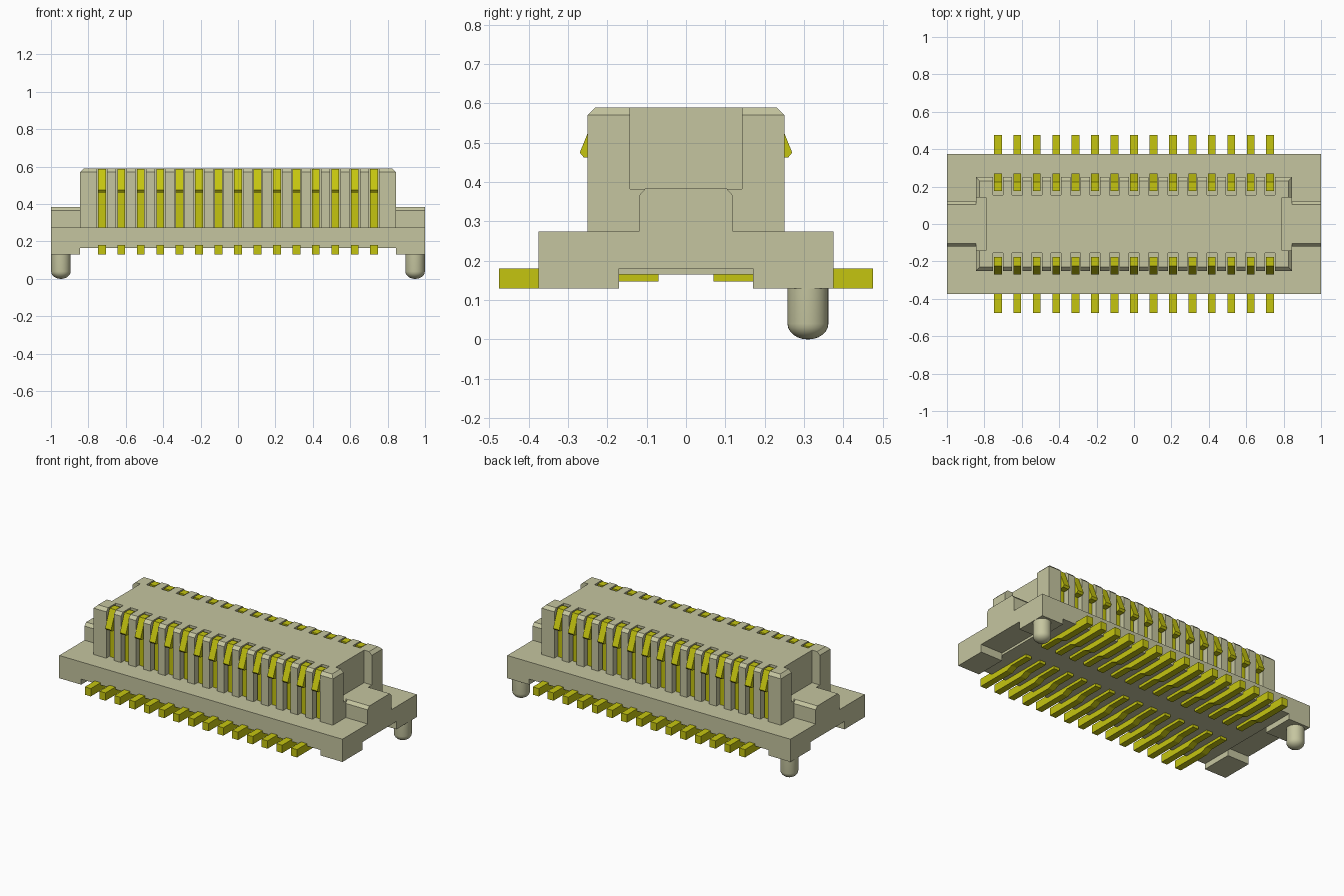
import bpy
import bmesh
import math
from mathutils import Matrix, Vector

cube = bpy.data.objects.get("Cube")
if cube:
    bpy.data.objects.remove(cube, do_unlink=True)


def material(name, rgb):
    m = bpy.data.materials.new(name)
    m.use_nodes = True
    m.diffuse_color = (*rgb, 1)
    m.node_tree.nodes["Principled BSDF"].inputs["Base Color"].default_value = (*rgb, 1)
    return m


PLASTIC = material("beige plastic", (0.56, 0.56, 0.35))
GOLD = material("gold contact", (0.56, 0.56, 0.005))

PIN_COUNT, PITCH, PIN_WIDTH = 15, 0.104, 0.042
PIN_XS = [(i - (PIN_COUNT - 1) / 2) * PITCH for i in range(PIN_COUNT)]


def make_object(name, bm, mat):
    bmesh.ops.recalc_face_normals(bm, faces=bm.faces)
    mesh = bpy.data.meshes.new(name)
    bm.to_mesh(mesh)
    bm.free()
    mesh.materials.append(mat)
    obj = bpy.data.objects.new(name, mesh)
    bpy.context.collection.objects.link(obj)
    return obj


def add_box(bm, x, y, z):
    """Box from three (low, high) ranges."""
    spans = (x, y, z)
    centre = Vector([(a + b) / 2 for a, b in spans])
    size = [abs(b - a) for a, b in spans]
    matrix = Matrix.Translation(centre) @ Matrix.Diagonal((*size, 1))
    return bmesh.ops.create_cube(bm, size=1, matrix=matrix)["verts"]


def add_prism(bm, start, end):
    """Closed solid between two matching outlines."""
    a = [bm.verts.new(p) for p in start]
    b = [bm.verts.new(p) for p in end]
    bm.faces.new(a)
    bm.faces.new(b[::-1])
    for i in range(len(a)):
        j = (i + 1) % len(a)
        bm.faces.new((a[i], b[i], b[j], a[j]))


def cut(obj, bm):
    cutter = make_object(obj.name + "_cutter", bm, PLASTIC)
    cutter.hide_render = True
    cutter.hide_viewport = True
    cutter.display_type = 'WIRE'
    mod = obj.modifiers.new("cut", 'BOOLEAN')
    mod.operation = 'DIFFERENCE'
    mod.solver = 'EXACT'
    mod.object = cutter
    # Apply the cut and drop the helper
    cutter.hide_viewport = False
    bpy.context.view_layer.objects.active = obj
    bpy.ops.object.modifier_apply(modifier=mod.name)
    bpy.data.objects.remove(cutter, do_unlink=True)


# Base slab with feet at both ends
half = [(1, 0.275), (1, 0.13), (0.845, 0.13), (0.845, 0.165)]
outline = half + [(-x, z) for x, z in reversed(half)]
bm = bmesh.new()
add_prism(bm, [(x, -0.375, z) for x, z in outline], [(x, 0.375, z) for x, z in outline])
base = make_object("base", bm, PLASTIC)

# Notches that split each end into two feet
bm = bmesh.new()
for s in (-1, 1):
    add_box(bm, (s * 0.845, s * 1.1), (-0.17, 0.17), (0.1, 0.18))
cut(base, bm)

# Raised housing with a chamfered top rim
bm = bmesh.new()
add_box(bm, (-0.845, 0.845), (-0.25, 0.25), (0.26, 0.59))
rim = [e for e in bm.edges if all(v.co.z > 0.5 for v in e.verts)]
bmesh.ops.bevel(bm, geom=rim, offset=0.019, segments=1, affect='EDGES')
housing = make_object("housing", bm, PLASTIC)

# Contact slots and end recesses
bm = bmesh.new()
for s in (-1, 1):
    for x in PIN_XS:
        add_box(bm, (x - 0.027, x + 0.027), (s * 0.155, s * 0.3), (0.2, 0.7))
    add_box(bm, (s * 0.79, s * 0.9), (-0.143, 0.143), (0.382, 0.7))
cut(housing, bm)

# End blocks with chamfered long edges
block = [(0.12, 0.26), (0.12, 0.365), (0.103, 0.384)]
block += [(-y, z) for y, z in reversed(block)]
for s, side in ((1, "left"), (-1, "right")):
    bm = bmesh.new()
    add_prism(bm, [(s * 0.83, y, z) for y, z in block], [(s, y, z) for y, z in block])
    make_object(side + "_end_block", bm, PLASTIC)

# Contacts: hooked springs in the slots, and solder legs under the base
spring = [(0.177, 0.25), (0.177, 0.587), (0.225, 0.587), (0.27, 0.475),
          (0.26, 0.463), (0.22, 0.463), (0.22, 0.25)]
leg = [(0.475, 0.13), (0.475, 0.18), (0.07, 0.18), (0.07, 0.147),
       (0.2, 0.147), (0.24, 0.13)]
for s, row in ((-1, "front"), (1, "back")):
    for part, profile in (("contact_springs", spring), ("solder_legs", leg)):
        bm = bmesh.new()
        for x in PIN_XS:
            add_prism(bm, [(x - PIN_WIDTH / 2, s * y, z) for y, z in profile],
                      [(x + PIN_WIDTH / 2, s * y, z) for y, z in profile])
        make_object(row + "_" + part, bm, GOLD)

# Locating pegs with domed tips
RADIUS, DOME = 0.052, 0.04
for s, side in ((1, "left"), (-1, "right")):
    bm = bmesh.new()
    angles = [math.radians(a) for a in range(0, 91, 15)]
    path = [(0, 0.15), (RADIUS, 0.15)]
    path += [(RADIUS * math.cos(a), DOME - DOME * math.sin(a)) for a in angles]
    verts = [bm.verts.new((r, 0, z)) for r, z in path]
    edges = [bm.edges.new(pair) for pair in zip(verts, verts[1:])]
    bmesh.ops.spin(bm, geom=verts + edges, cent=(0, 0, 0), axis=(0, 0, 1),
                   angle=math.tau, steps=32)
    bmesh.ops.remove_doubles(bm, verts=bm.verts, dist=0.0005)
    peg = make_object(side + "_locating_peg", bm, PLASTIC)
    peg.location = (s * 0.947, 0.31, 0)
    bpy.ops.object.select_all(action='DESELECT')
    peg.select_set(True)
    bpy.context.view_layer.objects.active = peg
    bpy.ops.object.shade_smooth_by_angle(angle=math.radians(35))
